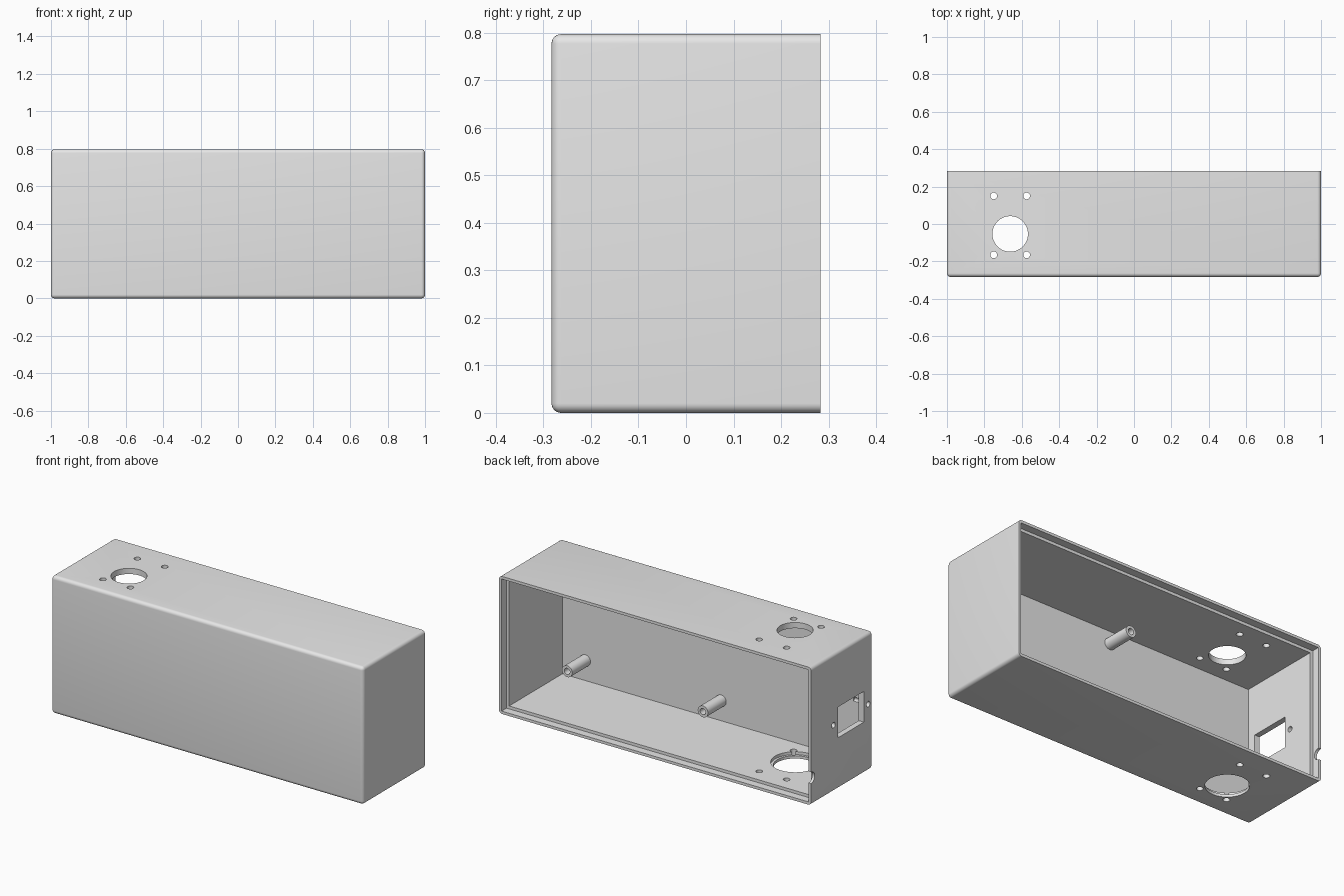
import bpy, bmesh, math
from mathutils import Matrix, Vector

if "Cube" in bpy.data.objects:
    bpy.data.objects.remove(bpy.data.objects["Cube"])

# Overall sizes
HX, HY, H = 1.0, 0.283, 0.797
WALL, LIP, LIP_DEPTH, RADIUS = 0.033, 0.016, 0.045, 0.02

grey = bpy.data.materials.new("light_grey_plastic")
grey.diffuse_color = (0.8, 0.8, 0.8, 1)
grey.use_nodes = True
grey.node_tree.nodes["Principled BSDF"].inputs["Base Color"].default_value = grey.diffuse_color


def finish(name, bm):
    bmesh.ops.recalc_face_normals(bm, faces=bm.faces)
    mesh = bpy.data.meshes.new(name)
    bm.to_mesh(mesh)
    bm.free()
    mesh.materials.append(grey)
    obj = bpy.data.objects.new(name, mesh)
    bpy.context.collection.objects.link(obj)
    return obj


def box_mesh(lo, hi):
    lo, hi = Vector(lo), Vector(hi)
    bm = bmesh.new()
    bmesh.ops.create_cube(
        bm, size=1,
        matrix=Matrix.Translation((lo + hi) / 2) @ Matrix.Diagonal((*(hi - lo), 1)))
    return bm


def rod(name, start, end, radius, sides=32):
    start, end = Vector(start), Vector(end)
    axis = end - start
    turn = Vector((0, 0, 1)).rotation_difference(axis).to_matrix().to_4x4()
    bm = bmesh.new()
    bmesh.ops.create_cone(
        bm, cap_ends=True, segments=sides, radius1=radius, radius2=radius,
        depth=axis.length, matrix=Matrix.Translation((start + end) / 2) @ turn)
    return finish(name, bm)


def cut(obj, cutter):
    bpy.context.view_layer.objects.active = obj
    mod = obj.modifiers.new("cut", 'BOOLEAN')
    mod.operation, mod.solver, mod.object = 'DIFFERENCE', 'EXACT', cutter
    bpy.ops.object.modifier_apply(modifier=mod.name)
    bpy.data.objects.remove(cutter, do_unlink=True)


def smooth(obj):
    bpy.ops.object.select_all(action='DESELECT')
    obj.select_set(True)
    bpy.context.view_layer.objects.active = obj
    bpy.ops.object.shade_smooth_by_angle(angle=math.radians(30))


# Enclosure shell: every edge rounded except around the open back
bm = box_mesh((-HX, -HY, 0), (HX, HY, H))
edges = [e for e in bm.edges if any(v.co.y < 0 for v in e.verts)]
bmesh.ops.bevel(bm, geom=edges, offset=RADIUS, offset_type='OFFSET',
                segments=6, profile=0.5, affect='EDGES')
shell = finish("enclosure_shell", bm)

# Main cavity and the recessed step for a lid
cut(shell, finish("cavity", box_mesh((-HX + WALL, -HY + WALL, WALL),
                                     (HX - WALL, HY + 0.1, H - WALL))))
cut(shell, finish("lid_step", box_mesh((-HX + LIP, HY - LIP_DEPTH, LIP),
                                       (HX - LIP, HY + 0.1, H - LIP))))

# Round openings in the top and bottom, wider inside at the bottom
CX, CY = -0.662, -0.053
cut(shell, rod("top_hole", (CX, CY, H - 0.1), (CX, CY, H + 0.1), 0.095, 64))
cut(shell, rod("bottom_hole", (CX, CY, -0.1), (CX, CY, 0.1), 0.114, 64))
cut(shell, rod("bottom_counterbore", (CX, CY, 0.016), (CX, CY, 0.1), 0.128, 64))

# Screw holes through top and bottom
for x in (-0.75, -0.574):
    for y in (-0.165, 0.15):
        cut(shell, rod("screw_hole", (x, y, -0.1), (x, y, H + 0.1), 0.018, 24))

# Socket window, its screw holes and the cable notch in the left end
cut(shell, finish("socket_window", box_mesh((-1.1, -0.2, 0.298), (-0.9, 0.038, 0.476))))
for y in (-0.24, 0.078):
    cut(shell, rod("socket_screw", (-1.1, y, 0.387), (-0.9, y, 0.387), 0.016, 24))
cut(shell, rod("cable_notch", (-1.1, HY, 0.16), (-0.9, HY, 0.16), 0.033, 32))
smooth(shell)

# Four hollow standoffs on the inside of the front wall
for x in (-0.05, 0.82):
    for z in (0.15, 0.69):
        post = rod("standoff", (x, -HY + WALL - 0.005, z), (x, -0.083, z), 0.033)
        cut(post, rod("bore", (x, -HY + WALL, z), (x, 0, z), 0.018, 24))
        smooth(post)
